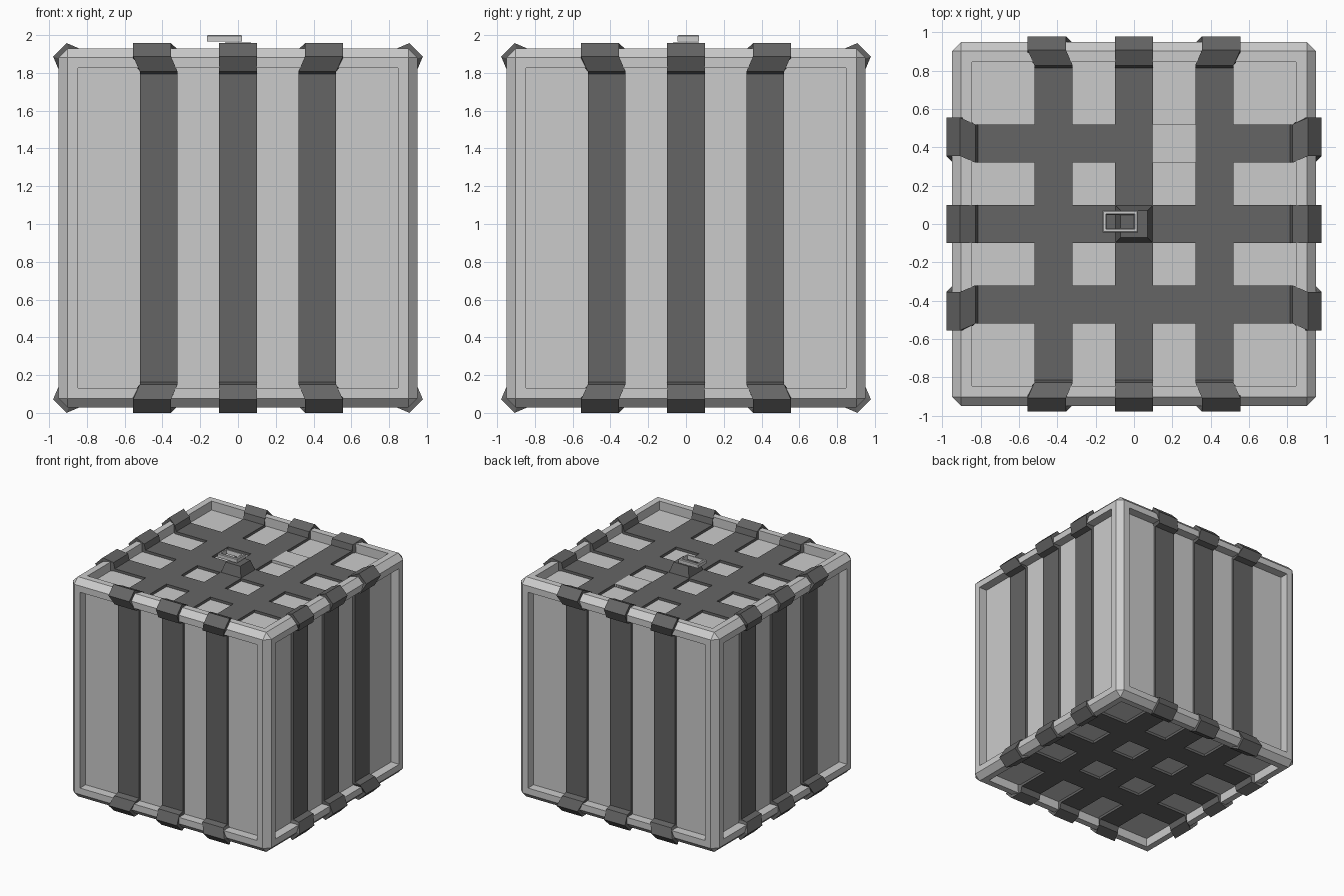
import bpy, bmesh
from mathutils import Vector

if "Cube" in bpy.data.objects:
    bpy.data.objects.remove(bpy.data.objects["Cube"])

CZ = 0.979          # height of the crate centre
dark = bpy.data.materials.new("dark_strap")
dark.diffuse_color = (0.13, 0.13, 0.13, 1)
dark.use_nodes = True
dark.node_tree.nodes["Principled BSDF"].inputs["Base Color"].default_value = dark.diffuse_color


def finish(bm, name, mat=None):
    bmesh.ops.recalc_face_normals(bm, faces=bm.faces)
    me = bpy.data.meshes.new(name)
    bm.to_mesh(me)
    bm.free()
    ob = bpy.data.objects.new(name, me)
    bpy.context.collection.objects.link(ob)
    if mat:
        me.materials.append(mat)
    return ob


def closed_tube(name, loops, mat=None):
    """Join closed loops to each other, the last one back to the first."""
    bm = bmesh.new()
    rows = [[bm.verts.new(p) for p in loop] for loop in loops]
    n = len(loops[0])
    for r in range(len(rows)):
        a, b = rows[r], rows[(r + 1) % len(rows)]
        for i in range(n):
            j = (i + 1) % n
            bm.faces.new((a[i], a[j], b[j], b[i]))
    return finish(bm, name, mat)


def box(name, lo, hi, taper=0.0, mat=None):
    bm = bmesh.new()
    bmesh.ops.create_cube(bm, size=1)
    lo, hi = Vector(lo), Vector(hi)
    for v in bm.verts:
        top = v.co.z > 0
        s = v.co.copy()
        v.co = [lo[k] + (s[k] + 0.5) * (hi[k] - lo[k]) for k in range(3)]
        if top:
            v.co.x -= taper * (1 if s.x > 0 else -1)
            v.co.y -= taper * (1 if s.y > 0 else -1)
    return finish(bm, name, mat)


# Crate body: chamfered cube with a raised rim around six sunken panels
bm = bmesh.new()
bmesh.ops.create_cube(bm, size=1.9)
bmesh.ops.bevel(bm, geom=bm.edges[:], offset=0.048, segments=1, affect='EDGES')
panels = [f for f in bm.faces if f.calc_area() > 1]
bmesh.ops.inset_individual(bm, faces=panels, thickness=0.055, use_even_offset=True)
for f in bmesh.ops.extrude_discrete_faces(bm, faces=panels)["faces"]:
    f.normal_update()
    n = f.normal.copy()
    bmesh.ops.translate(bm, verts=f.verts[:], vec=-n * 0.077)
body = finish(bm, "crate_body")
body.location.z = CZ

# Straps: quarter profile (outer u, outer v, inner u, inner v, sideways shift)
quarter = [
    (0.815, 0.895, 0.815, 0.86, 0), (0.828, 0.945, 0.83, 0.86, 0),
    (0.908, 0.979, 0.87, 0.88, 1), (0.979, 0.908, 0.88, 0.87, 1),
    (0.945, 0.828, 0.86, 0.83, 0), (0.895, 0.815, 0.86, 0.815, 0),
]


def strap(name, pos, across_x):
    side = (pos > 0) - (pos < 0)
    outer, inner = [], []
    for k in range(4):
        for a, b, c, d, s in quarter:
            for _ in range(k):
                a, b, c, d = b, -a, d, -c
            outer.append((a, b, s * side * 0.035))
            inner.append((c, d, s * side * 0.035))

    def place(path, off):
        pts = []
        for u, v, s in path:
            w = pos + off + s
            pts.append((u, w, v + CZ) if across_x else (w, u, v + CZ))
        return pts
    closed_tube(name, [place(outer, -0.1), place(outer, 0.1),
                       place(inner, 0.1), place(inner, -0.1)], dark)


for i, p in enumerate((-0.42, 0, 0.42)):
    strap(f"strap_across_{i}", p, True)
    strap(f"strap_lengthwise_{i}", p, False)

# One light strap segment on the lid
box("light_strap_segment", (0.1, 0.32, CZ + 0.86), (0.32, 0.52, CZ + 0.897))

# Buckle: tapered dark base with a flat rectangular ring lying on it
box("buckle_base", (-0.1, -0.1, CZ + 0.88), (0.1, 0.1, 1.96), 0.03, dark)


def rect(inset, z):
    x0, x1, y0, y1 = -0.165 + inset, 0.022 - inset, -0.045 + inset, 0.07 - inset
    return [(x0, y0, z), (x1, y0, z), (x1, y1, z), (x0, y1, z)]


closed_tube("buckle_ring", [rect(0, 1.966), rect(0, 1.995), rect(0.006, 2.0),
                            rect(0.018, 2.0), rect(0.022, 1.966)])
